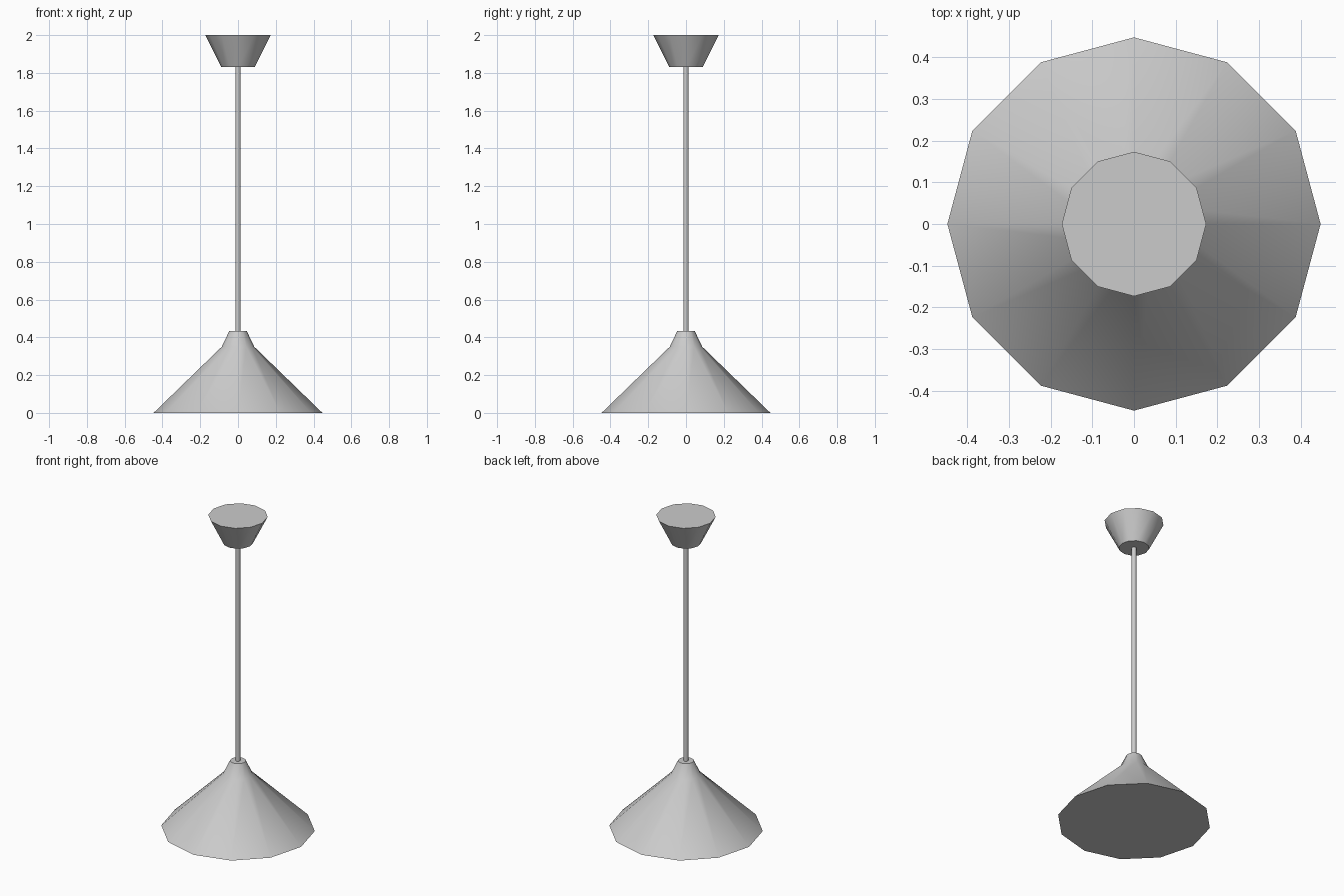
import bpy, bmesh
from math import cos, sin, tau, radians

if "Cube" in bpy.data.objects:
    bpy.data.objects.remove(bpy.data.objects["Cube"])


def lathe(name, profile, sides):
    """Closed, capped solid turned around z from (radius, height) points."""
    bm = bmesh.new()
    rings = [[bm.verts.new((r * cos(tau * i / sides), r * sin(tau * i / sides), z))
              for i in range(sides)] for r, z in profile]
    for low, high in zip(rings, rings[1:]):
        for i in range(sides):
            j = (i + 1) % sides
            bm.faces.new((low[i], low[j], high[j], high[i]))
    bm.faces.new(rings[0][::-1])
    bm.faces.new(rings[-1])
    mesh = bpy.data.meshes.new(name)
    bm.to_mesh(mesh)
    bm.free()
    obj = bpy.data.objects.new(name, mesh)
    bpy.context.collection.objects.link(obj)
    bpy.ops.object.select_all(action='DESELECT')
    obj.select_set(True)
    bpy.context.view_layer.objects.active = obj
    bpy.ops.object.shade_smooth_by_angle(angle=radians(40))
    return obj


# Conical lamp shade with a steeper neck
lathe("lamp_shade", [(0.447, 0), (0.086, 0.35), (0.046, 0.434)], 12)

# Hanging rod
lathe("hanging_rod", [(0.014, 0.43), (0.014, 1.832)], 12)

# Ceiling canopy, wider at the ceiling
lathe("ceiling_canopy", [(0.088, 1.83), (0.173, 2.0)], 12)
